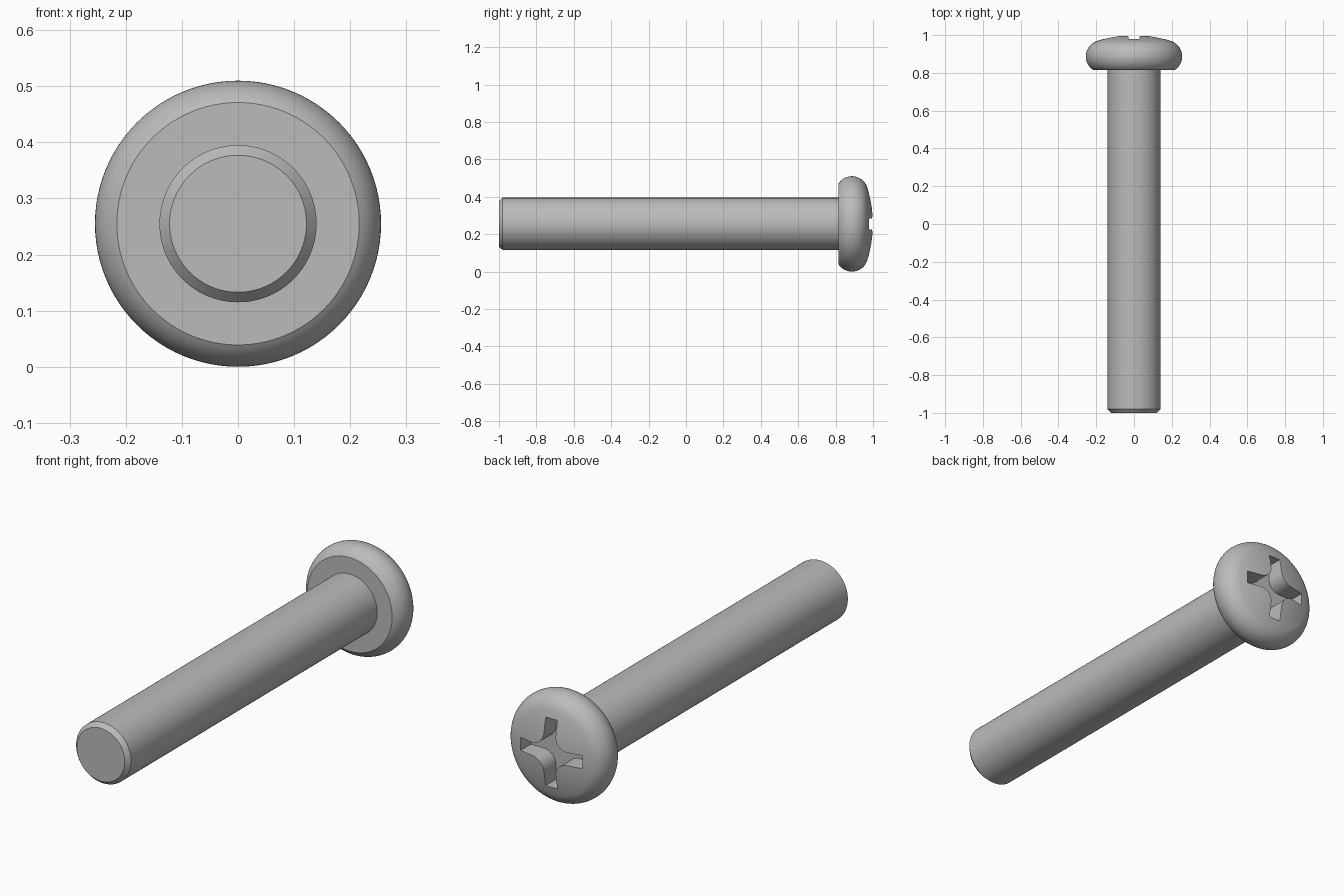
import bpy, bmesh
from math import pi, sin, cos, sqrt, atan2
from mathutils import Vector, Matrix

cube = bpy.data.objects.get("Cube")
if cube:
    bpy.data.objects.remove(cube, do_unlink=True)

AXIS_Z = 0.255      # height of the screw's axis
HEAD_BASE = 0.815   # underside of the head along y
SHAFT_R = 0.14

steel = bpy.data.materials.new("grey_steel")
steel.use_nodes = True
grey = (0.5, 0.5, 0.5, 1)
steel.diffuse_color = grey
steel.node_tree.nodes["Principled BSDF"].inputs["Base Color"].default_value = grey


def finish(name, bm):
    bmesh.ops.recalc_face_normals(bm, faces=bm.faces)
    mesh = bpy.data.meshes.new(name)
    bm.to_mesh(mesh)
    bm.free()
    mesh.materials.append(steel)
    obj = bpy.data.objects.new(name, mesh)
    obj.location.z = AXIS_Z
    bpy.context.collection.objects.link(obj)
    return obj


def lathe(name, profile, steps=96):
    """Turn a profile of (radius, y) points around the y axis."""
    bm = bmesh.new()
    verts = [bm.verts.new((r, y, 0)) for r, y in profile]
    edges = [bm.edges.new(pair) for pair in zip(verts, verts[1:])]
    bmesh.ops.spin(bm, geom=verts + edges, cent=(0, 0, 0), axis=(0, 1, 0),
                   angle=2 * pi, steps=steps)
    bmesh.ops.remove_doubles(bm, verts=bm.verts, dist=1e-5)
    return finish(name, bm)


def smooth(obj):
    bpy.ops.object.select_all(action='DESELECT')
    obj.select_set(True)
    bpy.context.view_layer.objects.active = obj
    bpy.ops.object.shade_smooth_by_angle(angle=0.4)


# Shaft with a chamfered tip
shaft = lathe("shaft", [(0, -1), (0.122, -1), (SHAFT_R, -0.98),
                        (SHAFT_R, HEAD_BASE + 0.01), (0, HEAD_BASE + 0.01)])

# Pan head: rounded rim flowing tangentially into a shallow dome
rim_r, rim_y, rim = 0.169, 0.887, 0.086
drop = 1 - rim_y
dome = (drop ** 2 + rim_r ** 2 - rim ** 2) / (2 * (drop - rim))
join = atan2(rim_r, dome - drop)
start = pi / 2 + atan2(rim_y - HEAD_BASE, sqrt(rim ** 2 - (rim_y - HEAD_BASE) ** 2))
profile = [(0, HEAD_BASE)]
for i in range(25):
    a = start + (join - start) * i / 24
    profile.append((rim_r + rim * sin(a), rim_y + rim * cos(a)))
for i in range(1, 9):
    a = join * (1 - i / 8)
    profile.append((dome * sin(a), 1 - dome + dome * cos(a)))
head = lathe("pan_head", profile)

# Cross recess cutter: four arms with rounded inner corners
half, reach, fillet = 0.03, 0.158, 0.06
corner = half + fillet
quadrant = [Vector((reach, 0, half))]
for i in range(11):
    a = pi / 2 * i / 10
    quadrant.append(Vector((corner - fillet * sin(a), 0, corner - fillet * cos(a))))
quadrant.append(Vector((half, 0, reach)))
bm = bmesh.new()
outline = []
for k in range(4):
    turn = Matrix.Rotation(-k * pi / 2, 3, 'Y')
    outline += [bm.verts.new(turn @ p + Vector((0, 0.905, 0))) for p in quadrant]
floor = bm.faces.new(outline)
walls = bmesh.ops.extrude_face_region(bm, geom=[floor])
bmesh.ops.translate(bm, vec=(0, 0.2, 0),
                    verts=[v for v in walls["geom"] if isinstance(v, bmesh.types.BMVert)])
cutter = finish("recess_cutter", bm)
cutter.hide_render = True

# Cut the recess, then drop the cutter
cut = head.modifiers.new("cross_recess", 'BOOLEAN')
cut.operation = 'DIFFERENCE'
cut.solver = 'EXACT'
cut.object = cutter
bpy.context.view_layer.objects.active = head
bpy.ops.object.modifier_apply(modifier=cut.name)
bpy.data.objects.remove(cutter, do_unlink=True)

for part in (shaft, head):
    smooth(part)
